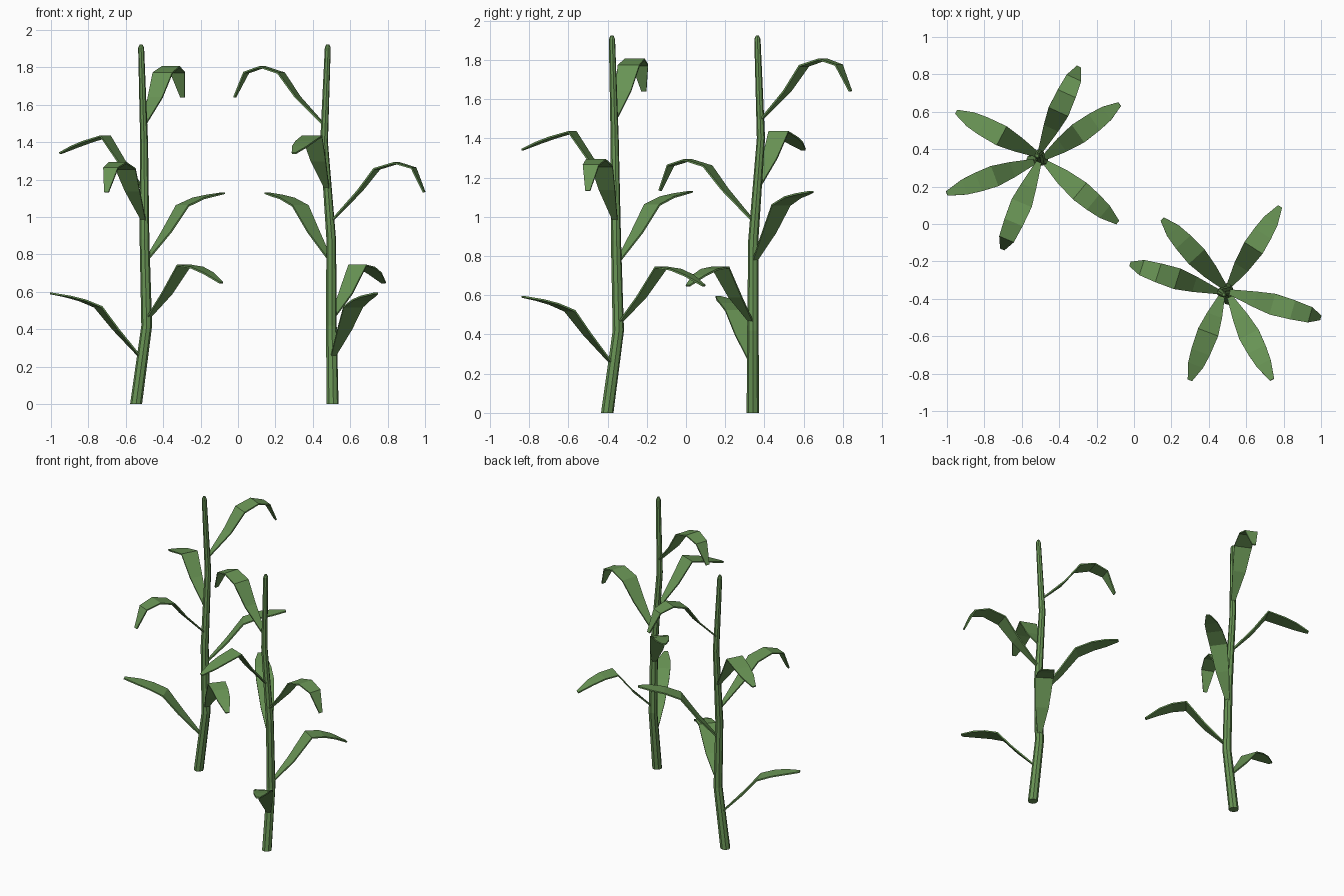
import bpy
import bmesh
from math import cos, sin, pi, radians
from mathutils import Matrix, Vector

old = bpy.data.objects.get("Cube")
if old:
    bpy.data.objects.remove(old)

green = bpy.data.materials.new("leaf green")
green.use_nodes = True
color = (0.14, 0.295, 0.09, 1)
green.diffuse_color = color
green.node_tree.nodes["Principled BSDF"].inputs["Base Color"].default_value = color

SIDES = 8
# Stalk centreline: x, y, z, radius
STALK = [
    (-0.545, 0.341, 0, 0.032),
    (-0.488, 0.341, 0.42, 0.029),
    (-0.5, 0.343, 0.88, 0.026),
    (-0.502, 0.382, 1.4, 0.021),
    (-0.518, 0.364, 1.905, 0.016),
    (-0.518, 0.364, 1.923, 0.008),
]

# Leaf width at each station from root to tip
WIDTHS = [0.02, 0.085, 0.115, 0.105, 0.085, 0.025]

# Leaves: heading in degrees, then (reach, height) at each station
LEAVES = [
    (200, [(0, .24), (.15, .40), (.25, .52), (.34, .555), (.42, .575), (.52, .592)]),
    (-39.7, [(0, .45), (.14, .59), (.26, .742), (.35, .73), (.43, .70), (.52, .648)]),
    (35.4, [(0, .76), (.14, .92), (.245, 1.06), (.35, 1.1), (.43, 1.115), (.515, 1.128)]),
    (247.2, [(0, .97), (.165, 1.14), (.26, 1.258), (.37, 1.29), (.465, 1.262), (.523, 1.133)]),
    (152.2, [(0, 1.14), (.14, 1.3), (.235, 1.433), (.345, 1.403), (.42, 1.377), (.507, 1.342)]),
    (65.5, [(0, 1.49), (.15, 1.64), (.245, 1.77), (.35, 1.803), (.44, 1.773), (.505, 1.64)]),
]


def add_object(name, bm):
    bmesh.ops.recalc_face_normals(bm, faces=bm.faces)
    mesh = bpy.data.meshes.new(name)
    bm.to_mesh(mesh)
    bm.free()
    mesh.materials.append(green)
    obj = bpy.data.objects.new(name, mesh)
    bpy.context.collection.objects.link(obj)
    return obj


def stalk_centre(z):
    for a, b in zip(STALK, STALK[1:]):
        if z <= b[2]:
            t = (z - a[2]) / (b[2] - a[2])
            return Vector(a[:2]).lerp(Vector(b[:2]), t)


def make_stalk():
    bm = bmesh.new()
    rings = []
    for x, y, z, r in STALK:
        angles = [2 * pi * i / SIDES for i in range(SIDES)]
        rings.append([bm.verts.new((x + r * cos(a), y + r * sin(a), z)) for a in angles])
    for low, high in zip(rings, rings[1:]):
        for i in range(SIDES):
            j = (i + 1) % SIDES
            bm.faces.new((low[i], low[j], high[j], high[i]))
    bm.faces.new(rings[0])
    bm.faces.new(rings[-1])
    return add_object("stalk", bm)


def make_leaf(heading, path):
    bm = bmesh.new()
    a = radians(heading)
    ahead, side = Vector((cos(a), sin(a))), Vector((-sin(a), cos(a)))
    root = stalk_centre(path[0][1])
    pairs = []
    for (reach, z), width in zip(path, WIDTHS):
        p = root + ahead * reach
        pairs.append([bm.verts.new((*(p + side * s * width / 2), z)) for s in (-1, 1)])
    for (a0, a1), (b0, b1) in zip(pairs, pairs[1:]):
        bm.faces.new((a0, b0, b1, a1))
    obj = add_object("leaf", bm)
    thick = obj.modifiers.new("thickness", 'SOLIDIFY')
    thick.thickness = 0.009
    thick.offset = 0
    return obj


# First plant
parts = [make_stalk()] + [make_leaf(*leaf) for leaf in LEAVES]

# Second plant: the same plant turned and moved
turn = Matrix.Translation((0.778, 0.181, 0)) @ Matrix.Rotation(radians(97), 4, 'Z')
for part in parts:
    twin = part.copy()
    twin.name = "second_" + part.name
    twin.matrix_world = turn
    bpy.context.collection.objects.link(twin)
